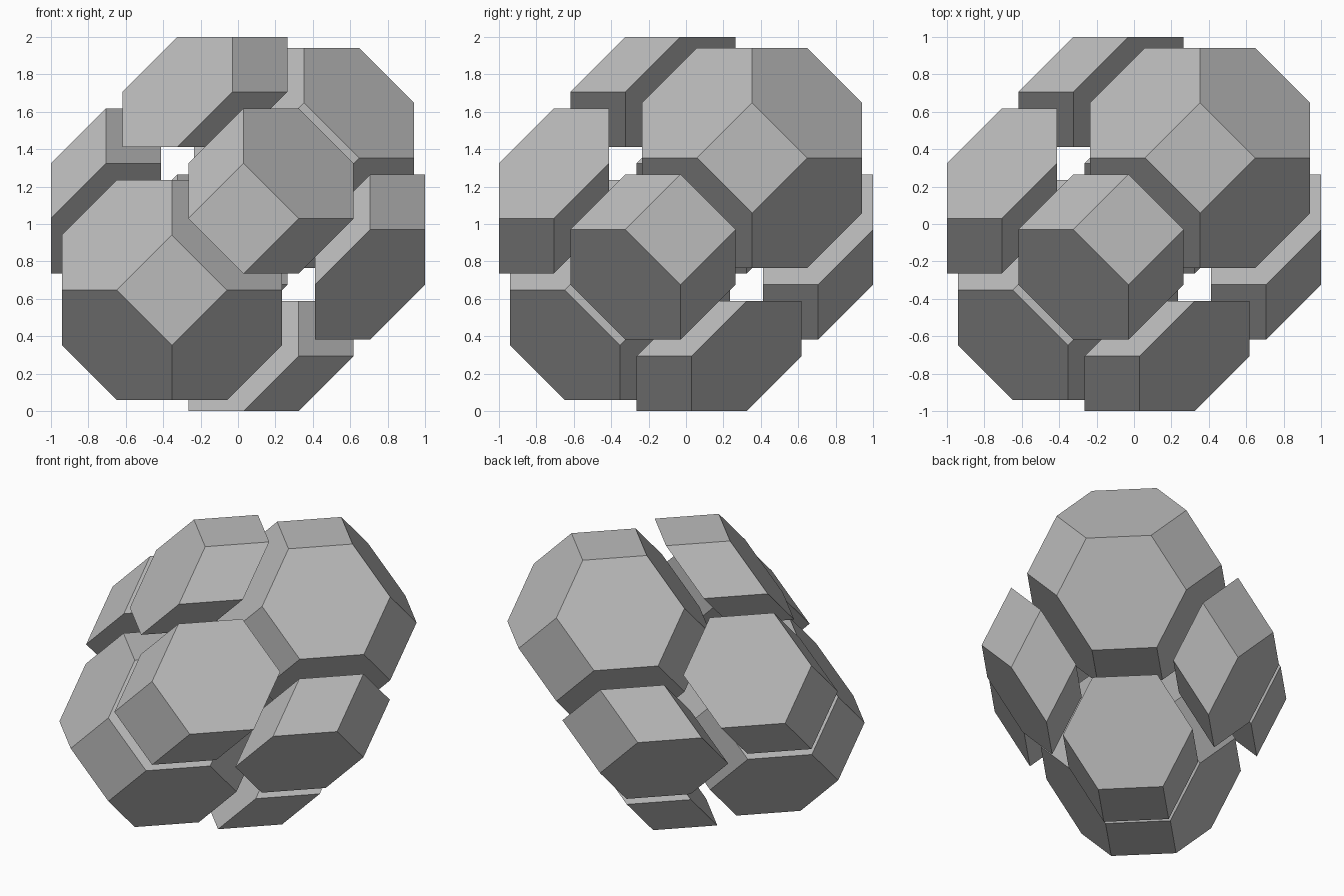
import bpy
import bmesh
import math
from mathutils import Vector

if "Cube" in bpy.data.objects:
    bpy.data.objects.remove(bpy.data.objects["Cube"], do_unlink=True)

UNIT = 1 / 3.4        # half the diagonal of a square face
SPREAD = 1.2          # how far the cells are pulled apart
MIDDLE = Vector((0, 0, 1))

grey = bpy.data.materials.new("plain_grey")
grey.use_nodes = True
colour = (0.5, 0.5, 0.5, 1)
grey.diffuse_color = colour
grey.node_tree.nodes["Principled BSDF"].inputs["Base Color"].default_value = colour


def add_cell(name, points, centre):
    """Wrap points in a flat-faced convex solid, placed at its spread-out centre."""
    bm = bmesh.new()
    for p in points:
        bm.verts.new(p * UNIT)
    bmesh.ops.convex_hull(bm, input=bm.verts[:])
    bmesh.ops.dissolve_limit(bm, angle_limit=math.radians(1),
                             verts=bm.verts[:], edges=bm.edges[:])
    bmesh.ops.recalc_face_normals(bm, faces=bm.faces[:])
    mesh = bpy.data.meshes.new(name)
    bm.to_mesh(mesh)
    bm.free()
    mesh.materials.append(grey)
    obj = bpy.data.objects.new(name, mesh)
    obj.location = MIDDLE + centre * UNIT * SPREAD
    bpy.context.collection.objects.link(obj)


# Corners of a truncated octahedron: coordinates 0, 1, 2 in any order and sign
steps = range(-2, 3)
corners = [Vector((x, y, z)) for x in steps for y in steps for z in steps
           if sorted((abs(x), abs(y), abs(z))) == [0, 1, 2]]

# Two truncated octahedra along the main diagonal
add_cell("upper_truncated_octahedron", corners, Vector((1, 1, 1)))
add_cell("lower_truncated_octahedron", corners, Vector((-1, -1, -1)))

# Six slanted hexagonal prisms around them, two opposite ones per axis
names = (("left", "right"), ("back", "front"), ("top", "bottom"))
for axis in range(3):
    normal = Vector((1, 1, 1))
    normal[axis] = -1
    slant = Vector((1, 1, 1))
    slant[axis] = 0
    centre = Vector((-0.5, -0.5, -0.5))
    centre[axis] = 2
    hexagon = [c - normal for c in corners if round(c.dot(normal)) == 3]
    prism = [h + slant * side for h in hexagon for side in (-0.5, 0.5)]
    for name, sign in zip(names[axis], (1, -1)):
        add_cell(name + "_hexagonal_prism", prism, centre * sign)
